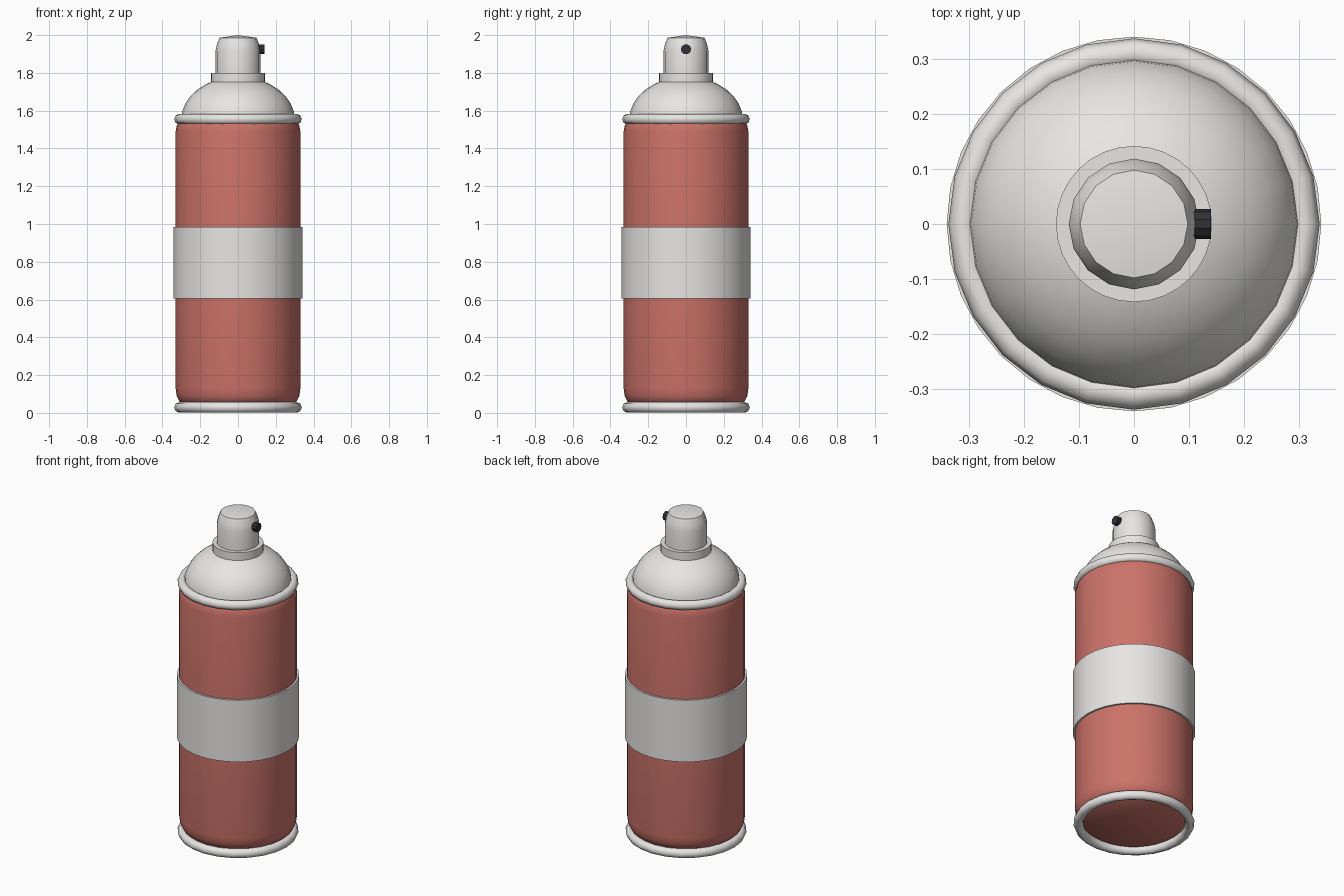
import bpy, bmesh
from math import cos, sin, pi, radians
from mathutils import Matrix

cube = bpy.data.objects.get("Cube")
if cube:
    bpy.data.objects.remove(cube, do_unlink=True)


def material(name, rgb):
    m = bpy.data.materials.new(name)
    m.use_nodes = True
    m.diffuse_color = (*rgb, 1)
    bsdf = next(n for n in m.node_tree.nodes if n.type == "BSDF_PRINCIPLED")
    bsdf.inputs["Base Color"].default_value = (*rgb, 1)
    return m


RED = material("red paint", (0.60, 0.17, 0.14))
WHITE = material("off white", (0.80, 0.79, 0.77))
BLACK = material("dark plastic", (0.03, 0.03, 0.04))


def finish(name, bm, mat, angle):
    bmesh.ops.recalc_face_normals(bm, faces=bm.faces)
    mesh = bpy.data.meshes.new(name)
    bm.to_mesh(mesh)
    bm.free()
    mesh.materials.append(mat)
    ob = bpy.data.objects.new(name, mesh)
    bpy.context.collection.objects.link(ob)
    bpy.ops.object.select_all(action="DESELECT")
    ob.select_set(True)
    bpy.context.view_layer.objects.active = ob
    bpy.ops.object.shade_smooth_by_angle(angle=radians(angle))
    return ob


def lathe(name, profile, sides, mat, angle=35, closed=False):
    """Turn (radius, height) points around z; a zero radius becomes a pole."""
    bm = bmesh.new()
    rings = []
    for r, z in profile:
        count = sides if r else 1
        rings.append([bm.verts.new((r * cos(2 * pi * i / sides),
                                    r * sin(2 * pi * i / sides), z))
                      for i in range(count)])
    pairs = list(zip(rings, rings[1:]))
    if closed:
        pairs.append((rings[-1], rings[0]))
    for a, b in pairs:
        for i in range(sides):
            j = (i + 1) % sides
            quad = [a[i % len(a)], a[j % len(a)], b[j % len(b)], b[i % len(b)]]
            bm.faces.new(list(dict.fromkeys(quad)))
    return finish(name, bm, mat, angle)


# Painted can with softly rounded ends
lathe("can_body", [(0, 0.03), (0.27, 0.03), (0.31, 0.06), (0.325, 0.09),
                   (0.33, 0.13), (0.33, 1.49), (0.325, 1.52), (0.31, 1.55),
                   (0, 1.55)], 32, RED, 50)

# Rolled rims at both ends
for name, height in (("bottom_rim", 0.029), ("top_rim", 1.555)):
    section = [(0.311 + 0.027 * cos(k * pi / 4), height + 0.028 * sin(k * pi / 4))
               for k in range(8)]
    lathe(name, section, 24, WHITE, 60, closed=True)

# Label band around the middle
lathe("label_band", [(0.325, 0.605), (0.341, 0.605), (0.341, 0.985),
                     (0.325, 0.985)], 32, WHITE, closed=True)

# Domed shoulder
dome = [(0.302 * cos(k * pi / 16), 1.55 + 0.23 * sin(k * pi / 16)) for k in range(8)]
lathe("shoulder_dome", dome + [(0, 1.78)], 24, WHITE, 50)

# Collar and spray button
lathe("collar", [(0, 1.75), (0.142, 1.75), (0.142, 1.80), (0, 1.80)], 32, WHITE)
lathe("spray_button", [(0, 1.79), (0.119, 1.79), (0.119, 1.915), (0.112, 1.95),
                       (0.098, 1.986), (0, 2.0)], 16, WHITE)

# Nozzle tip pointing to the side
bm = bmesh.new()
bmesh.ops.create_cone(bm, cap_ends=True, segments=10, radius1=0.027, radius2=0.027,
                      depth=0.045, matrix=Matrix.Translation((0.118, 0, 1.925))
                      @ Matrix.Rotation(pi / 2, 4, "Y"))
finish("nozzle_tip", bm, BLACK, 30)
